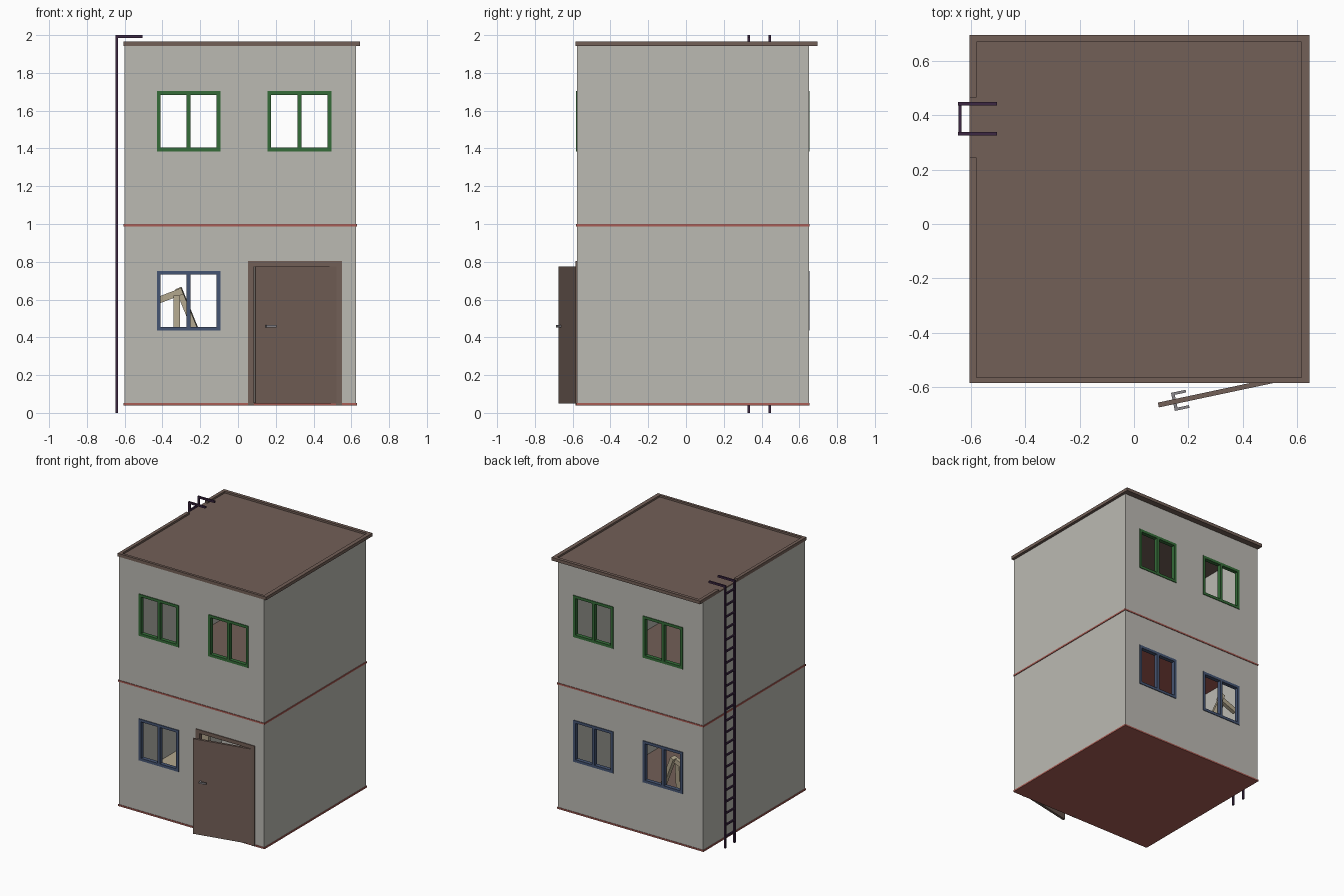
import bpy, bmesh, math
from mathutils import Vector

if "Cube" in bpy.data.objects:
    bpy.data.objects.remove(bpy.data.objects["Cube"])


def mat(name, r, g, b):
    m = bpy.data.materials.new(name)
    m.diffuse_color = (r, g, b, 1)
    m.use_nodes = True
    m.node_tree.nodes["Principled BSDF"].inputs["Base Color"].default_value = m.diffuse_color
    return m


PLASTER = mat("plaster", .50, .49, .45)
BROWN = mat("brown", .17, .115, .095)
RED = mat("red_slab", .40, .11, .09)
GREEN = mat("green_frame", .035, .15, .04)
BLUE = mat("blue_frame", .06, .09, .17)
PURPLE = mat("dark_metal", .045, .02, .055)
WOOD = mat("pale_wood", .45, .39, .27)
METAL = mat("handle_metal", .25, .24, .26)


def add_box(bm, a, b):
    c = bmesh.ops.create_cube(bm, size=1)["verts"]
    for v in c:
        v.co = Vector([(a[i] + b[i]) / 2 + v.co[i] * (b[i] - a[i]) for i in range(3)])
    return c


def add_beam(bm, p, q, w, t):
    """Rectangular bar between two points."""
    p, q = Vector(p), Vector(q)
    rot = (q - p).to_track_quat('Z', 'Y')
    for v in bmesh.ops.create_cube(bm, size=1)["verts"]:
        v.co = (p + q) / 2 + rot @ Vector((v.co.x * w, v.co.y * t, v.co.z * (q - p).length))


def finish(name, bm, material):
    me = bpy.data.meshes.new(name)
    bmesh.ops.recalc_face_normals(bm, faces=bm.faces)
    bm.to_mesh(me)
    bm.free()
    me.materials.append(material)
    ob = bpy.data.objects.new(name, me)
    bpy.context.collection.objects.link(ob)
    return ob


def boxes(name, material, *pairs):
    bm = bmesh.new()
    for a, b in pairs:
        add_box(bm, a, b)
    return finish(name, bm, material)


X0, X1, Y0, Y1 = -.60, .626, -.578, .65      # outer wall faces
T = .02                                      # wall thickness
LEFT, RIGHT = (-.43, -.093), (.156, .494)    # window columns
LOW, HIGH = (.435, .752), (1.385, 1.703)     # window rows
DOOR = (.052, .55, .05, .804)


# Wall panel with openings, leaving out grid cells inside each hole
def wall(name, y, inward, holes):
    xs = sorted({X0, X1} | {h[i] for h in holes for i in (0, 1)})
    zs = sorted({.05, 1.945} | {h[i] for h in holes for i in (2, 3)})
    bm = bmesh.new()
    grid = [[bm.verts.new((x, y, z)) for z in zs] for x in xs]
    for i in range(len(xs) - 1):
        for j in range(len(zs) - 1):
            cx, cz = (xs[i] + xs[i + 1]) / 2, (zs[j] + zs[j + 1]) / 2
            if not any(h[0] < cx < h[1] and h[2] < cz < h[3] for h in holes):
                bm.faces.new((grid[i][j], grid[i + 1][j], grid[i + 1][j + 1], grid[i][j + 1]))
    faces = bm.faces[:]
    ex = bmesh.ops.extrude_face_region(bm, geom=faces, use_keep_orig=True)["geom"]
    for v in ex:
        if isinstance(v, bmesh.types.BMVert):
            v.co.y += inward * T
    finish(name, bm, PLASTER)


# Window frame with a centre mullion
def window(name, y, col, row, material):
    (a, b), (c, d), w = col, row, .02
    m = (a + b) / 2
    p, q = y - .015, y + .015
    boxes(name, material,
          ((a, p, c), (b, q, c + w)), ((a, p, d - w), (b, q, d)),
          ((a, p, c + w), (a + w, q, d - w)), ((b - w, p, c + w), (b, q, d - w)),
          ((m - .011, p, c + w), (m + .011, q, d - w)))


up = [LEFT + HIGH, RIGHT + HIGH]
wall("front_wall", Y0, 1, up + [LEFT + LOW, DOOR])
wall("back_wall", Y1, -1, up + [LEFT + LOW, RIGHT + LOW])
boxes("left_wall", PLASTER, ((X0, Y0 + T, .05), (X0 + T, Y1 - T, 1.945)))
boxes("right_wall", PLASTER, ((X1 - T, Y0 + T, .05), (X1, Y1 - T, 1.945)))

for side, y in (("front", Y0 + .01), ("back", Y1 - .01)):
    for cname, col in (("left", LEFT), ("right", RIGHT)):
        window(f"{side}_upper_{cname}_window", y, col, HIGH, GREEN)
        if (side, cname) != ("front", "right"):
            window(f"{side}_lower_{cname}_window", y, col, LOW, BLUE)

# Floor slabs showing as red bands, with brown floor boards on top
for name, z in (("ground", .04), ("middle", .988)):
    boxes(name + "_slab", RED, ((X0 - .005, Y0 - .004, z), (X1 + .005, Y1 + .004, z + .012)))
    boxes(name + "_floor", BROWN, ((X0 + T, Y0 + T, z + .012), (X1 - T, Y1 - T, z + .016)))

# Roof slab and raised rim, broken where the ladder arrives
A, B, C, D, ZR, ZT = -.605, .647, -.585, .695, 1.953, 1.967
boxes("roof", BROWN, ((A, C, 1.943), (B, D, ZR)))
boxes("roof_rim", BROWN,
      ((A, C, ZR), (B, C + .02, ZT)), ((A, D - .025, ZR), (B, D, ZT)),
      ((B - .03, C + .02, ZR), (B, D - .025, ZT)),
      ((A, C + .02, ZR), (A + .025, .245, ZT)), ((A, .465, ZR), (A + .025, D - .025, ZT)))

# Door frame
x0, x1, z0, z1 = DOOR
fy = (Y0 - .006, Y0 + T + .004)
boxes("door_frame", BROWN,
      ((x0, fy[0], .04), (x0 + .032, fy[1], z1)), ((x1 - .032, fy[0], .04), (x1, fy[1], z1)),
      ((x0 + .032, fy[0], z1 - .028), (x1 - .032, fy[1], z1)))

# Door leaf standing ajar, hinged on the right; built along local -x
leaf = boxes("door", BROWN, ((-.44, -.009, 0), (0, .009, .724)))
handle = boxes("door_handle", METAL,
               ((-.385, -.03, .403), (-.373, .03, .415)),
               ((-.385, -.034, .403), (-.33, -.024, .415)), ((-.385, .024, .403), (-.33, .034, .415)))
for ob in (leaf, handle):
    ob.location = (.52, -.575, .05)
    ob.rotation_euler.z = math.radians(12)

# Ladder: two rails hooked over the roof, with rungs
RX, W = -.648, .014
for name, y in (("front", .325), ("back", .436)):
    boxes(name + "_ladder_rail", PURPLE,
          ((RX, y, 0), (RX + W, y + W, 2)), ((RX + W, y, 2 - W), (-.505, y + W, 2)))
boxes("ladder_rungs", PURPLE,
      *[((RX + .001, .339, .08 + i * .088), (RX + .013, .436, .092 + i * .088)) for i in range(22)])

# Wooden stand near the back window
bm = bmesh.new()
add_beam(bm, (-.315, .60, .66), (-.07, .56, .06), .035, .03)
add_beam(bm, (-.325, .56, .62), (-.325, .52, .06), .035, .03)
add_beam(bm, (-.45, .58, .585), (-.295, .58, .645), .03, .035)
finish("wooden_stand", bm, WOOD)

# Low wooden bench beside the left wall
boxes("bench", WOOD, ((-.575, -.25, .19), (-.36, .18, .215)),
      ((-.575, .16, .215), (-.36, .18, .42)),
      *[((x, y, .056), (x + .03, y + .03, .19)) for x in (-.57, -.395) for y in (-.245, .145)])
